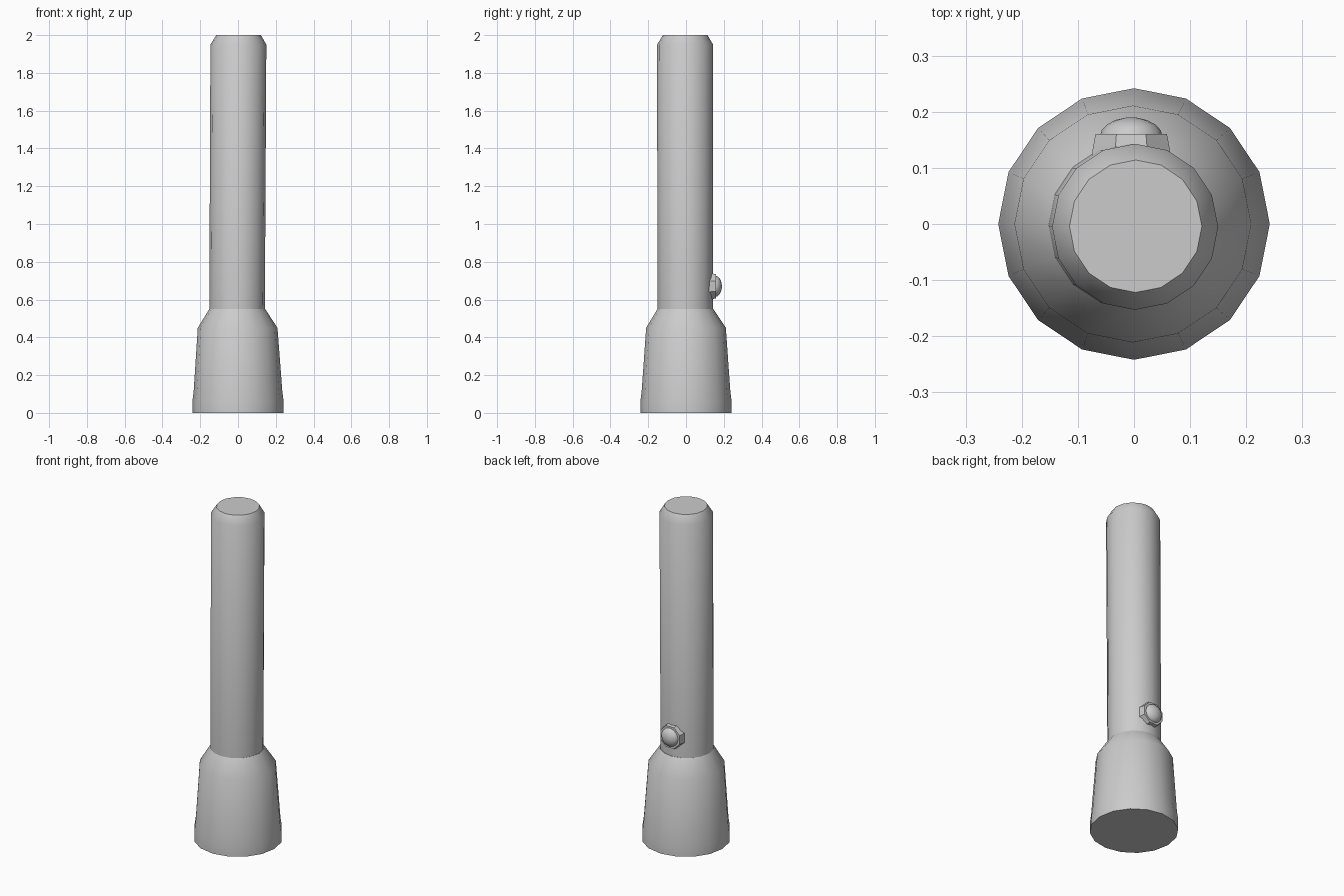
import bpy
import math
from mathutils import Matrix, Vector

cube = bpy.data.objects.get("Cube")
if cube:
    bpy.data.objects.remove(cube, do_unlink=True)

grey = bpy.data.materials.new("grey metal")
grey.use_nodes = True
colour = (0.6, 0.6, 0.6, 1)
grey.diffuse_color = colour
grey.node_tree.nodes["Principled BSDF"].inputs["Base Color"].default_value = colour


def lathe(name, rings, sides, matrix=Matrix(), angle=40, turn=0.0):
    """Closed round part from (radius, height, x shift, y shift) rings."""
    verts, faces = [], []
    for radius, height, dx, dy in rings:
        for i in range(sides):
            a = math.tau * (i + turn) / sides
            verts.append(matrix @ Vector((radius * math.cos(a) + dx,
                                          radius * math.sin(a) + dy, height)))
    for r in range(len(rings) - 1):
        for i in range(sides):
            j = (i + 1) % sides
            a, b = r * sides, (r + 1) * sides
            faces.append((a + i, a + j, b + j, b + i))
    faces.append(tuple(reversed(range(sides))))
    faces.append(tuple(range(len(verts) - sides, len(verts))))
    mesh = bpy.data.meshes.new(name)
    mesh.from_pydata(verts, [], faces)
    mesh.materials.append(grey)
    obj = bpy.data.objects.new(name, mesh)
    bpy.context.collection.objects.link(obj)
    bpy.ops.object.select_all(action="DESELECT")
    obj.select_set(True)
    bpy.context.view_layer.objects.active = obj
    bpy.ops.object.shade_smooth_by_angle(angle=math.radians(angle))
    return obj


# Flared lamp head with its rim
lathe("lamp_head", [(0.242, 0, 0, 0), (0.242, 0.06, 0, 0), (0.235, 0.11, 0, 0),
                    (0.211, 0.45, -0.002, 0), (0.148, 0.55, -0.004, -0.003)], 16)

# Long handle, leaning very slightly, with a chamfered end
lathe("handle", [(0.147, 0.53, -0.005, -0.004), (0.148, 1.95, 0.002, -0.005),
                 (0.118, 2.0, 0.003, -0.004)], 16)

# Push button on the back of the handle
outward = Matrix.Translation((-0.005, 0, 0.67)) @ Matrix.Rotation(-math.pi / 2, 4, "X")
lathe("button_collar", [(0.077, 0.115, 0, 0), (0.074, 0.135, 0, 0),
                        (0.069, 0.16, 0, 0)], 8, outward, 30, 0.5)
dome = []
for step in range(5):
    a = math.radians(20 * step)
    dome.append((0.056 * math.cos(a), 0.155 + 0.035 * math.sin(a), 0, 0))
lathe("button_dome", dome, 12, outward, 50)
